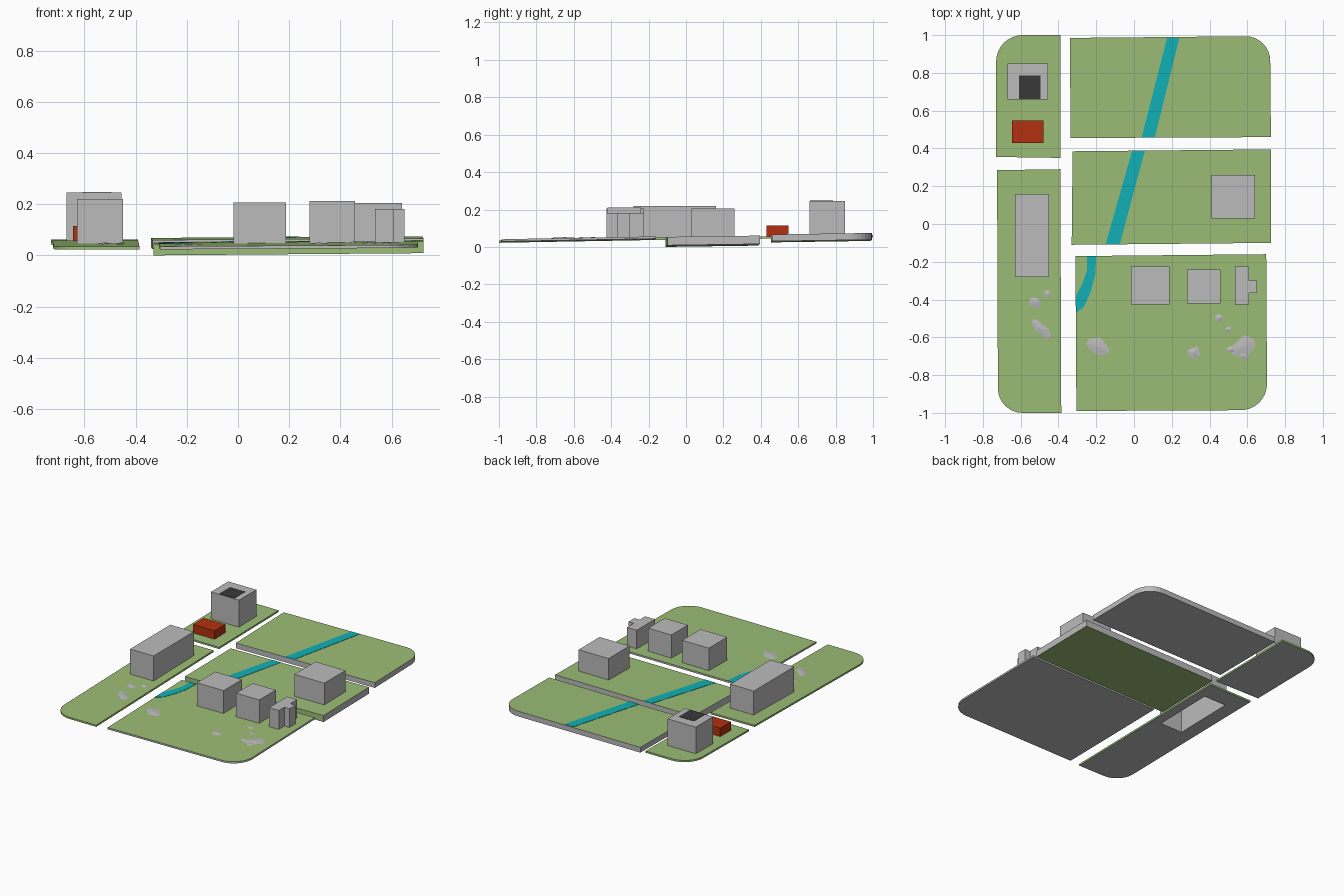
import bpy, bmesh, math, random
from mathutils import Vector

random.seed(4)
cube = bpy.data.objects.get("Cube")
if cube:
    bpy.data.objects.remove(cube, do_unlink=True)


def material(name, rgb):
    m = bpy.data.materials.new(name)
    m.use_nodes = True
    m.diffuse_color = (*rgb, 1)
    bsdf = next(n for n in m.node_tree.nodes if n.type == 'BSDF_PRINCIPLED')
    bsdf.inputs["Base Color"].default_value = (*rgb, 1)
    return m


GREEN = material("grass_green", (0.33, 0.51, 0.18))
GREY = material("light_grey", (0.5, 0.5, 0.5))
TEAL = material("river_teal", (0.005, 0.44, 0.47))
RED = material("brick_red", (0.45, 0.03, 0.005))
DARK = material("dark_grey", (0.04, 0.04, 0.04))


def finish(name, bm, *mats):
    bmesh.ops.recalc_face_normals(bm, faces=bm.faces)
    mesh = bpy.data.meshes.new(name)
    bm.to_mesh(mesh)
    bm.free()
    for m in mats:
        mesh.materials.append(m)
    obj = bpy.data.objects.new(name, mesh)
    bpy.context.collection.objects.link(obj)
    return obj


def prism(bm, outline, top, bottom):
    """Closed prism between two height functions of x and y."""
    hi = [bm.verts.new((x, y, top(x, y))) for x, y in outline]
    lo = [bm.verts.new((x, y, bottom(x, y))) for x, y in outline]
    bm.faces.new(hi)
    bm.faces.new(lo[::-1])
    for i in range(len(hi)):
        j = (i + 1) % len(hi)
        bm.faces.new((hi[i], lo[i], lo[j], hi[j]))


def round_corner(pts, k, r, steps=8):
    """Replace one corner with a quarter arc."""
    c = Vector(pts[k])
    u = (Vector(pts[k - 1]) - c).normalized() * r
    v = (Vector(pts[(k + 1) % len(pts)]) - c).normalized() * r
    arc = []
    for i in range(steps + 1):
        t = math.pi / 2 * i / steps
        arc.append(tuple(c + u * (1 - math.sin(t)) + v * (1 - math.cos(t))))
    return pts[:k] + arc + pts[k + 1:]


def slope(z, x0, y0, sx, sy):
    return lambda x, y: z + (x - x0) * sx + (y - y0) * sy


def slab(name, outline, top, thick, green_rule):
    bm = bmesh.new()
    prism(bm, outline, top, lambda x, y: top(x, y) - thick)
    bmesh.ops.recalc_face_normals(bm, faces=bm.faces)
    bm.normal_update()
    for f in bm.faces:
        f.material_index = 0 if f.normal.z > 0.5 or green_rule(f.normal) else 1
    return finish(name, bm, GREEN, GREY)


# Ground heights of the five plots
back_left = slope(0.055, -0.73, 0.35, 0, 0.012)
front_left = slope(0.034, -0.73, -1, 0, 0.018)
back_right = slope(0.060, -0.34, 0.45, 0.006, 0.015)
middle = slope(0.045, -0.33, -0.11, 0.008, 0.014)
front_right = slope(0.035, -0.31, -0.99, 0.006, 0.018)


def is_side(n):
    return abs(n.z) < 0.5


def front_or_under(n):
    return n.z < -0.5 or n.y < -0.5


def never(n):
    return False


# Ground slabs
slab("back_left_plot", round_corner([(-0.73, 0.355), (-0.39, 0.35), (-0.39, 1), (-0.73, 1)], 3, 0.14),
     back_left, 0.012, is_side)
long_plot = slab("front_left_plot",
                 round_corner([(-0.72, -1), (-0.385, -1), (-0.39, 0.29), (-0.725, 0.285)], 0, 0.13),
                 front_left, 0.012, is_side)
slab("back_right_plot",
     round_corner([(-0.335, 0.455), (0.725, 0.46), (0.72, 0.995), (-0.34, 0.985)], 2, 0.13),
     back_right, 0.036, never)
slab("middle_plot", [(-0.33, -0.11), (0.725, -0.10), (0.725, 0.395), (-0.325, 0.385)],
     middle, 0.045, front_or_under)
slab("front_right_plot",
     round_corner([(-0.305, -0.99), (0.705, -0.985), (0.70, -0.16), (-0.31, -0.17)], 1, 0.14),
     front_right, 0.012, never)


def building(name, x0, x1, y0, y1, z0, z1, mat=GREY, open_base=False):
    bm = bmesh.new()
    prism(bm, [(x0, y0), (x1, y0), (x1, y1), (x0, y1)], lambda x, y: z1, lambda x, y: z0)
    obj_faces = [f for f in bm.faces if all(v.co.z < z0 + 1e-4 for v in f.verts)]
    bmesh.ops.recalc_face_normals(bm, faces=bm.faces)
    if open_base:
        bmesh.ops.delete(bm, geom=obj_faces, context='FACES_ONLY')
    return finish(name, bm, mat)


# Buildings
building("long_hall", -0.63, -0.45, -0.28, 0.16, 0.042, 0.22, open_base=True)
building("tower", -0.67, -0.455, 0.66, 0.85, 0.052, 0.245)
building("tower_roof_patch", -0.61, -0.495, 0.662, 0.785, 0.244, 0.247, DARK)
building("red_hut", -0.645, -0.48, 0.43, 0.547, 0.049, 0.115, RED)
building("middle_block", 0.41, 0.64, 0.03, 0.26, 0.03, 0.205)
building("west_block", -0.017, 0.187, -0.425, -0.225, 0.044, 0.206)
building("centre_block", 0.28, 0.457, -0.42, -0.24, 0.044, 0.212)

# Block with a side bay, one outline
bm = bmesh.new()
bay_plan = [(0.535, -0.425), (0.61, -0.425), (0.61, -0.365), (0.65, -0.365),
            (0.65, -0.30), (0.61, -0.30), (0.61, -0.225), (0.535, -0.225)]
prism(bm, bay_plan, lambda x, y: 0.182, lambda x, y: 0.046)
finish("bay_block", bm, GREY)

# Opening under the long hall
cutter = building("hall_opening_cutter", -0.625, -0.455, -0.275, 0.155, 0, 0.1)
cutter.hide_render = True
cut = long_plot.modifiers.new("opening", 'BOOLEAN')
cut.object = cutter
cut.operation = 'DIFFERENCE'
cut.solver = 'EXACT'
bpy.context.view_layer.objects.active = long_plot
bpy.ops.object.modifier_apply(modifier=cut.name)
bpy.data.objects.remove(cutter, do_unlink=True)


# River as thin strips between two banks
def river(name, left, right, ground):
    bm = bmesh.new()
    rows = [[bm.verts.new((x, y, ground(x, y) + 0.002)) for x, y in bank] for bank in (left, right)]
    for i in range(len(left) - 1):
        bm.faces.new((rows[0][i], rows[0][i + 1], rows[1][i + 1], rows[1][i]))
    for f in bm.faces:
        f.normal_update()
        if f.normal.z < 0:
            f.normal_flip()
    mesh_faces = bm.faces[:]
    bmesh.ops.solidify(bm, geom=mesh_faces, thickness=0.002)
    finish(name, bm, TEAL)


river("back_river", [(0.175, 0.985), (0.04, 0.457)], [(0.24, 0.985), (0.11, 0.457)], back_right)
river("middle_river", [(-0.01, 0.387), (-0.15, -0.107)], [(0.057, 0.387), (-0.075, -0.107)], middle)
river("front_river",
      [(-0.25, -0.17), (-0.25, -0.25), (-0.275, -0.32), (-0.308, -0.38), (-0.308, -0.42)],
      [(-0.20, -0.17), (-0.205, -0.27), (-0.23, -0.36), (-0.265, -0.44), (-0.308, -0.47)], front_right)


# Low rock patches: centre, half sizes, turn
def rock(name, cx, cy, rx, ry, turn, ground):
    bm = bmesh.new()
    rim = []
    for i in range(11):
        a = math.tau * i / 11
        k = random.uniform(0.75, 1.15)
        p, q = rx * k * math.cos(a), ry * k * math.sin(a)
        x = cx + p * math.cos(turn) - q * math.sin(turn)
        y = cy + p * math.sin(turn) + q * math.cos(turn)
        rim.append(bm.verts.new((x, y, ground(x, y) + 0.001)))
    peak = bm.verts.new((cx, cy, ground(cx, cy) + 0.006))
    for i in range(11):
        bm.faces.new((rim[i], rim[(i + 1) % 11], peak))
    finish(name, bm, GREY)


rocks = [(-0.52, -0.415, 0.035, 0.03, -0.8, front_left), (-0.455, -0.37, 0.018, 0.025, 0.3, front_left),
         (-0.495, -0.555, 0.065, 0.03, -0.8, front_left), (-0.19, -0.65, 0.062, 0.042, -0.5, front_right),
         (0.317, -0.68, 0.037, 0.033, 0, front_right), (0.45, -0.497, 0.024, 0.02, -0.4, front_right),
         (0.50, -0.56, 0.02, 0.016, -0.5, front_right), (0.575, -0.65, 0.065, 0.05, 0.5, front_right),
         (0.515, -0.665, 0.027, 0.022, 0.2, front_right), (0.58, -0.70, 0.024, 0.028, 0.6, front_right)]
for n, r in enumerate(rocks, 1):
    rock(f"rock_patch_{n}", *r)
